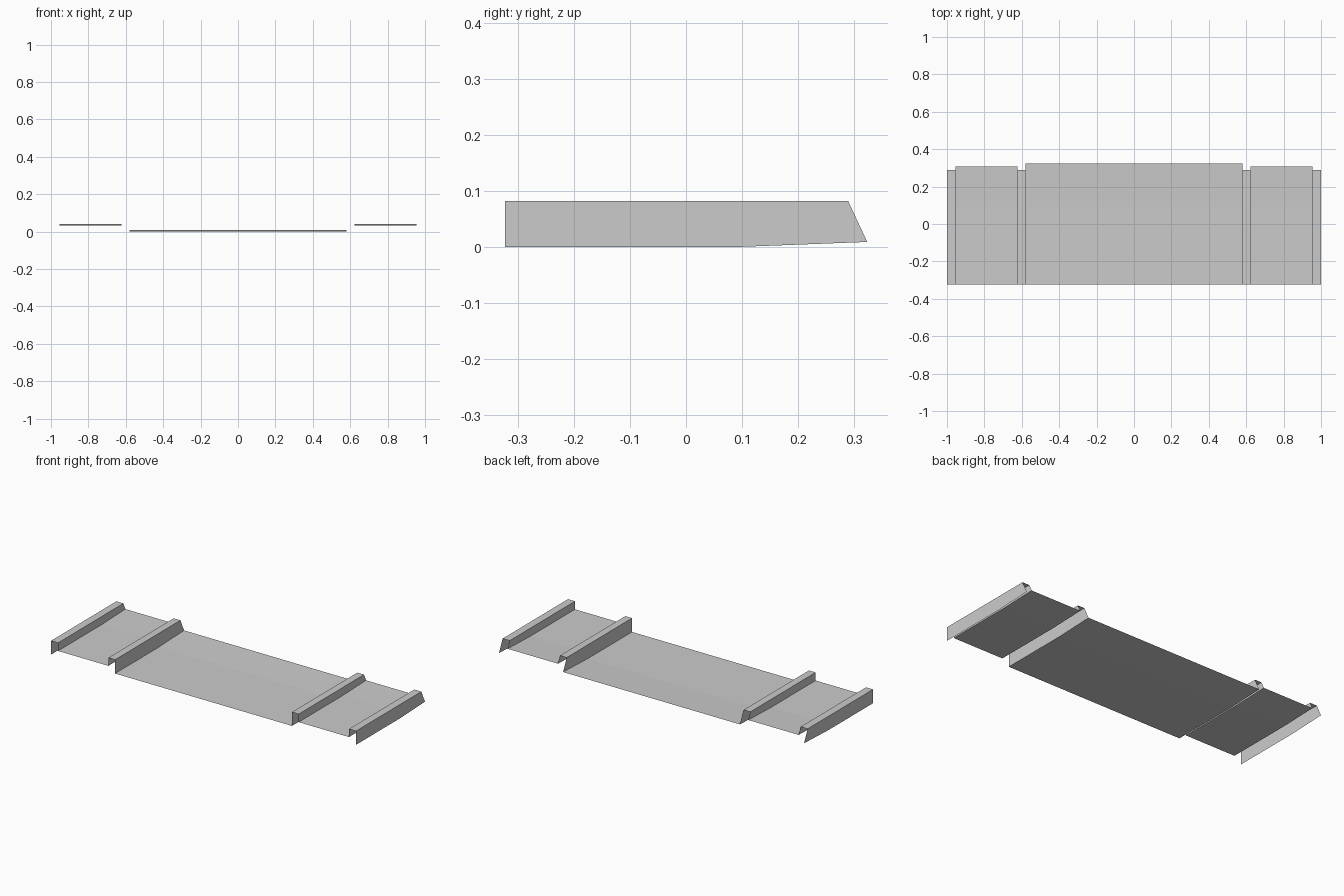
import bpy
import bmesh

if "Cube" in bpy.data.objects:
    bpy.data.objects.remove(bpy.data.objects["Cube"])

FRONT, BREAK = -0.323, 0.09   # front edge and the line where the sheet starts to rise

# Levels of the folded sheet: (height at front, height at back, y of the slanted back edge)
FLOOR = (0.0, 0.009, 0.323)
SHELF = (0.034, 0.041, 0.308)
RIDGE = (0.082, 0.082, 0.289)

# Half cross-section from the centre outwards
profile = [
    (0.0, FLOOR), (0.58, FLOOR),
    (0.58, RIDGE), (0.624, RIDGE),
    (0.624, SHELF), (0.954, SHELF),
    (0.954, RIDGE), (1.0, RIDGE),
    (1.0, FLOOR),
]

# Folded sheet: each profile point runs front to back through the break line
bm = bmesh.new()
rows = []
for x, (z_front, z_back, back) in profile:
    rows.append([bm.verts.new((x, FRONT, z_front)),
                 bm.verts.new((x, BREAK, z_front)),
                 bm.verts.new((x, back, z_back))])
for a, b in zip(rows, rows[1:]):
    for j in range(2):
        bm.faces.new((a[j], b[j], b[j + 1], a[j + 1]))

mesh = bpy.data.meshes.new("corrugated_panel")
bm.to_mesh(mesh)
bm.free()
panel = bpy.data.objects.new("corrugated_panel", mesh)
bpy.context.collection.objects.link(panel)

# Other half
mirror = panel.modifiers.new("mirror", 'MIRROR')
mirror.use_axis[0] = True
mirror.use_clip = True
